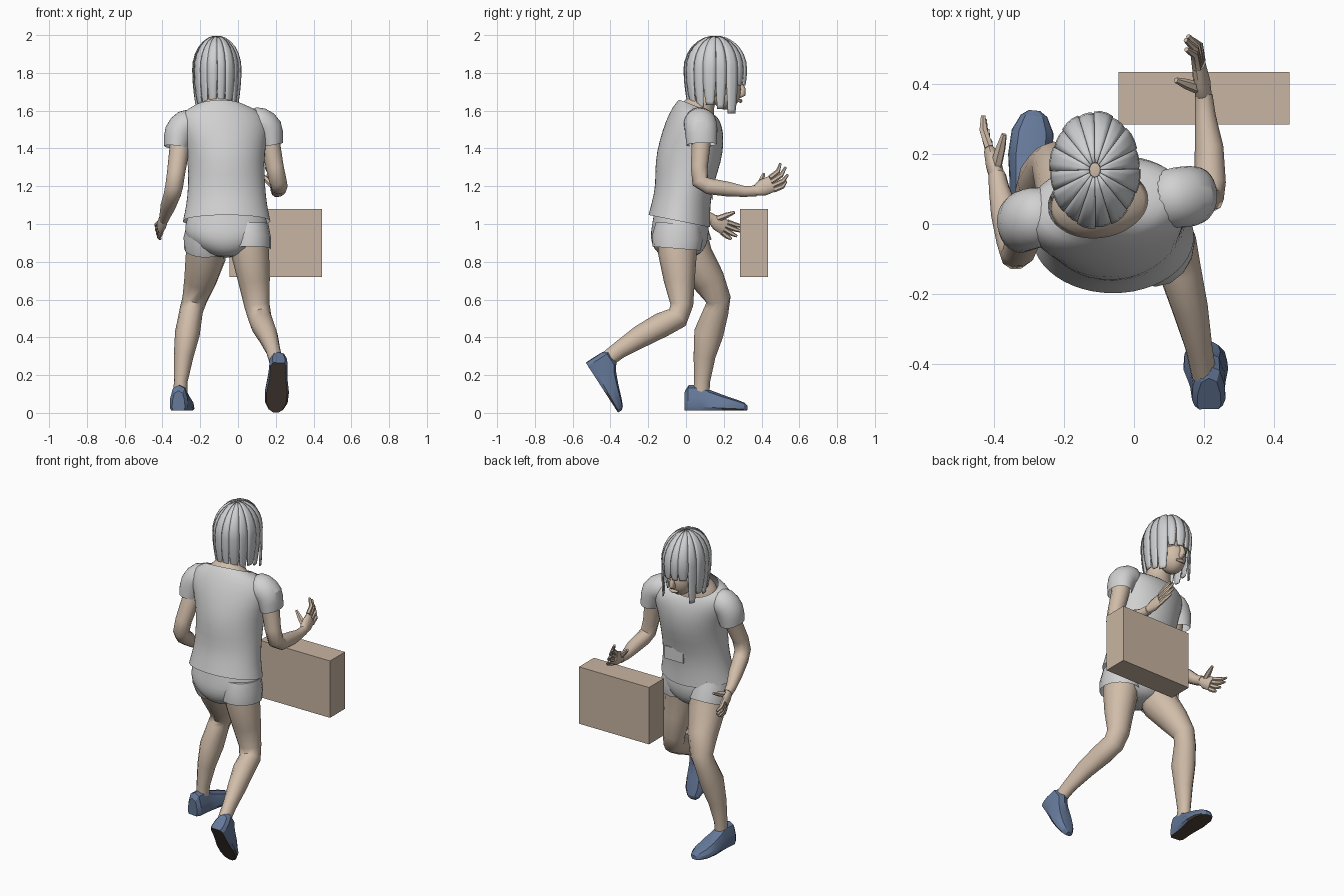
import bpy, bmesh, math
from mathutils import Vector, Matrix

if "Cube" in bpy.data.objects:
    bpy.data.objects.remove(bpy.data.objects["Cube"])


def material(name, rgb):
    m = bpy.data.materials.new(name)
    m.use_nodes = True
    col = (*rgb, 1)
    m.diffuse_color = col
    bsdf = m.node_tree.nodes["Principled BSDF"]
    bsdf.inputs["Base Color"].default_value = col
    bsdf.inputs["Roughness"].default_value = 0.8
    return m


SKIN = material("skin", (0.64, 0.51, 0.40))
CLOTH = material("light grey cloth", (0.64, 0.64, 0.64))
HAIR = material("grey hair", (0.62, 0.63, 0.645))
SHOE = material("blue shoe", (0.13, 0.19, 0.32))
SOLE = material("brown sole", (0.09, 0.06, 0.045))
TAN = material("tan box", (0.58, 0.46, 0.36))


def finish(name, bm, mats, angle=50, subsurf=0, solid=0):
    bmesh.ops.recalc_face_normals(bm, faces=bm.faces[:])
    me = bpy.data.meshes.new(name)
    bm.to_mesh(me)
    bm.free()
    ob = bpy.data.objects.new(name, me)
    bpy.context.collection.objects.link(ob)
    for m in mats:
        me.materials.append(m)
    bpy.ops.object.select_all(action='DESELECT')
    ob.select_set(True)
    bpy.context.view_layer.objects.active = ob
    if angle:
        bpy.ops.object.shade_smooth_by_angle(angle=math.radians(angle))
    if solid:
        md = ob.modifiers.new("thickness", 'SOLIDIFY')
        md.thickness, md.offset = solid, 0
    if subsurf:
        md = ob.modifiers.new("smooth", 'SUBSURF')
        md.levels = md.render_levels = subsurf
    return ob


def loft(bm, rings, cap_start=True, cap_end=True):
    """Skin a series of closed rings."""
    loops = [[bm.verts.new(p) for p in r] for r in rings]
    n = len(loops[0])
    for a, b in zip(loops, loops[1:]):
        for i in range(n):
            j = (i + 1) % n
            bm.faces.new((a[i], a[j], b[j], b[i]))
    if cap_start:
        bm.faces.new(loops[0][::-1])
    if cap_end:
        bm.faces.new(loops[-1])


def tube(bm, pts, ref=(1, 0, 0), n=10, caps=(True, True)):
    """Tube along points (x, y, z, radius along ref, other radius)."""
    P = [Vector(p[:3]) for p in pts]
    rings = []
    for i, p in enumerate(pts):
        t = (P[min(i + 1, len(P) - 1)] - P[max(i - 1, 0)]).normalized()
        u = Vector(ref)
        u = (u - t * u.dot(t)).normalized()
        v = t.cross(u)
        ra, rb = p[3], p[-1]
        rings.append([P[i] + u * ra * math.cos(k * math.tau / n) + v * rb * math.sin(k * math.tau / n)
                      for k in range(n)])
    loft(bm, rings, *caps)


def stack(bm, levels, n=24, caps=(False, False)):
    """Level rings: (x, y, z, rx, ry, yaw degrees, z slope towards +y)."""
    rings = []
    for x, y, z, rx, ry, yaw, slope in levels:
        rot = Matrix.Rotation(math.radians(yaw), 3, 'Z')
        ring = []
        for k in range(n):
            a = k * math.tau / n
            q = Vector((rx * math.cos(a), ry * math.sin(a), slope * ry * math.sin(a)))
            ring.append(rot @ q + Vector((x, y, z)))
        rings.append(ring)
    loft(bm, rings, *caps)


def block(name, lo, hi, mat):
    bm = bmesh.new()
    lo, hi = Vector(lo), Vector(hi)
    bmesh.ops.create_cube(bm, size=1, matrix=Matrix.Translation((lo + hi) / 2) @ Matrix.Diagonal((*(hi - lo), 1)))
    return finish(name, bm, [mat], angle=0)


# Carried box
block("box", (-0.045, 0.285, 0.72), (0.445, 0.435, 1.08), TAN)

# Shirt body, then a small pocket on the belly
bm = bmesh.new()
stack(bm, [(-.06, -.035, 1.015, .234, .165, 0, -.2), (-.06, -.027, 1.10, .215, .155, 0, -.1),
           (-.06, -.010, 1.20, .205, .152, 2, 0), (-.063, .012, 1.33, .203, .178, 5, 0),
           (-.07, .030, 1.44, .222, .172, 8, 0), (-.078, .042, 1.53, .250, .148, 10, -.1),
           (-.09, .052, 1.59, .215, .118, 10, -.3), (-.103, .060, 1.612, .145, .100, 8, -.45)])
finish("shirt_body", bm, [CLOTH], subsurf=1)
block("shirt_pocket", (-.08, .135, 1.13), (.05, .144, 1.21), CLOTH)

# Sleeves
SLEEVES = {
    "left": [(.05, .07, 1.54, .08), (.12, .075, 1.54, .09), (.165, .08, 1.51, .09), (.18, .083, 1.42, .082, .06)],
    "right": [(-.22, .03, 1.53, .08), (-.28, .02, 1.53, .09), (-.315, .01, 1.485, .09), (-.325, .0, 1.405, .085, .068)]}
for side, pts in SLEEVES.items():
    bm = bmesh.new()
    tube(bm, pts, ref=(0, 1, 0), n=16, caps=(True, False))
    finish(side + "_sleeve", bm, [CLOTH], subsurf=1)

# Shorts: seat and two legs
bm = bmesh.new()
stack(bm, [(-.06, -.03, 1.06, .20, .14, 0, 0), (-.06, -.03, .99, .225, .152, 0, 0),
           (-.06, -.035, .93, .222, .156, 0, 0), (-.06, -.035, .87, .165, .14, 0, 0),
           (-.06, -.035, .82, .06, .09, 0, 0)], caps=(False, True))
finish("shorts_seat", bm, [CLOTH], subsurf=1)
for side, pts in {"left": [(.06, -.04, 1.0, .10, .12), (.062, -.045, .93, .112, .135), (.062, -.05, .87, .112, .128)],
                  "right": [(-.17, -.02, 1.0, .10, .12), (-.172, -.005, .93, .116, .13),
                            (-.172, .02, .87, .113, .125)]}.items():
    bm = bmesh.new()
    tube(bm, pts, n=16, caps=(True, False))
    finish(side + "_shorts_leg", bm, [CLOTH])

# Bare legs
LEGS = {
    "left": [(.055, -.04, .93, .10, .11), (.065, -.045, .84, .10, .102), (.085, -.035, .70, .084, .082),
             (.10, -.022, .57, .067, .060), (.115, -.045, .505, .063, .062), (.13, -.13, .465, .062, .066),
             (.16, -.24, .405, .052, .060), (.185, -.35, .335, .039, .046), (.20, -.43, .275, .036, .042)],
    "right": [(-.16, .0, .93, .105, .115), (-.172, .04, .82, .106, .106), (-.20, .12, .70, .086, .088),
              (-.23, .172, .60, .066, .066), (-.248, .160, .54, .062, .066), (-.268, .12, .42, .066, .078),
              (-.288, .098, .30, .052, .058), (-.303, .085, .17, .037, .043), (-.305, .08, .08, .036, .042)]}
for side, pts in LEGS.items():
    bm = bmesh.new()
    tube(bm, pts, n=12)
    finish(side + "_leg", bm, [SKIN])

# Shoes: (distance from heel, half width, height), with a flat sole
SHOE_PROFILE = [(0, .034, .105), (.02, .048, .135), (.09, .05, .137), (.13, .054, .11), (.2, .064, .082),
                (.27, .06, .058), (.315, .038, .04), (.33, .016, .024)]
SECTION = [(-.85, 0), (.85, 0), (1, .15), (.95, .5), (.65, .88), (0, 1), (-.65, .88), (-.95, .5), (-1, .15)]


def shoe(name, heel, toe, up):
    heel = Vector(heel)
    f = Vector(toe) - heel
    scale = f.length / .33
    f.normalize()
    r = f.cross(Vector(up)).normalized()
    u = r.cross(f)
    bm = bmesh.new()
    loft(bm, [[heel + f * t * scale + r * a * w + u * b * h for a, b in SECTION] for t, w, h in SHOE_PROFILE])
    bmesh.ops.recalc_face_normals(bm, faces=bm.faces[:])
    for face in bm.faces:
        face.material_index = 1 if face.normal.dot(u) < -.6 else 0
    finish(name, bm, [SHOE, SOLE], angle=25)


shoe("left_shoe", (.215, -.53, .265), (.20, -.36, .002), (0, .83, .56))
shoe("right_shoe", (-.315, -.005, .012), (-.285, .325, .014), (0, 0, 1))

# Arms
ARMS = {
    "left": [(.155, .08, 1.52, .055), (.172, .08, 1.42, .052), (.195, .07, 1.30, .047), (.212, .075, 1.225, .046),
             (.218, .12, 1.20, .045), (.215, .22, 1.185, .041), (.204, .31, 1.172, .030), (.20, .37, 1.175, .025, .030)],
    "right": [(-.30, .01, 1.50, .055), (-.31, -.02, 1.40, .053), (-.328, -.075, 1.27, .048), (-.338, -.085, 1.20, .047),
              (-.348, -.05, 1.155, .046), (-.368, .03, 1.10, .042), (-.386, .10, 1.045, .030),
              (-.392, .14, 1.025, .025, .030)]}
for side, pts in ARMS.items():
    bm = bmesh.new()
    tube(bm, pts, n=10)
    finish(side + "_arm", bm, [SKIN])


# Hands: palm, four bent fingers and a thumb
def hand(name, wrist, knuckle_a, knuckle_b, tips, thumb, bend):
    W, A, B, bend = Vector(wrist), Vector(knuckle_a), Vector(knuckle_b), Vector(bend)
    M, across = (A + B) / 2, (A - B)
    half = across.length / 2 + .01
    bm = bmesh.new()
    tube(bm, [(*W, .026, .023), (*W.lerp(M, .45), half, .024), (*M, half, .018)], ref=across, n=10)
    for i, tip in enumerate(tips):
        k, tip = A.lerp(B, i / 3), Vector(tip)
        mid = k.lerp(tip, .5) + bend
        tube(bm, [(*k, .014), (*mid, .0125), (*tip, .007)], ref=across, n=6)
    base, tip = W.lerp(A, .25), Vector(thumb)
    tube(bm, [(*base, .018), (*base.lerp(tip, .6), .015), (*tip, .008)], ref=(.3, 1, .1), n=6)
    finish(name, bm, [SKIN])


hand("left_hand", (.20, .365, 1.175), (.18, .445, 1.245), (.192, .465, 1.18),
     [(.150, .50, 1.32), (.148, .527, 1.30), (.155, .538, 1.26), (.165, .53, 1.225)],
     (.12, .412, 1.265), (.008, .014, -.004))
hand("right_hand", (-.392, .135, 1.027), (-.415, .22, 1.01), (-.408, .19, .955),
     [(-.432, .31, .985), (-.428, .30, .96), (-.42, .27, .935), (-.412, .24, .92)],
     (-.372, .257, 1.062), (-.008, .004, -.004))

# Neck with upper chest
bm = bmesh.new()
stack(bm, [(-.09, .05, 1.52, .17, .11, 8, -.3), (-.103, .058, 1.595, .14, .095, 8, -.45),
           (-.11, .075, 1.635, .075, .07, 0, -.4), (-.112, .11, 1.70, .058, .06, 0, -.3),
           (-.112, .14, 1.76, .058, .06, 0, -.3)], caps=(True, True), n=16)
finish("neck", bm, [SKIN], subsurf=1)

# Head: skull, jaw and nose
bm = bmesh.new()
for centre, radii in [((-.112, .158, 1.82), (.113, .147, .162)), ((-.112, .21, 1.71), (.078, .082, .105))]:
    bmesh.ops.create_uvsphere(bm, u_segments=20, v_segments=14, radius=1,
                              matrix=Matrix.Translation(centre) @ Matrix.Diagonal((*radii, 1)))
tube(bm, [(-.112, .285, 1.755, .010), (-.112, .300, 1.715, .015), (-.112, .298, 1.69, .02), (-.112, .28, 1.675, .012)], n=8)
tube(bm, [(-.14, .280, 1.652, .006), (-.112, .288, 1.652, .011), (-.084, .280, 1.652, .006)], ref=(0, 0, 1), n=8)
finish("head", bm, [SKIN])

# Hair: locks that run from the crown over the skull and hang down
C, R = Vector((-.112, .155, 1.82)), Vector((.128, .166, .174))
LOCKS = 16
bm = bmesh.new()
for i in range(LOCKS):
    mid = math.tau * (i + .5) / LOCKS - math.pi / 2
    front = math.sin(mid)
    end = 1.735 if front > .75 else (1.585 if front > .3 else 1.61 + .02 * (i % 2))
    layer = 1.0 if i % 2 else .975
    half = math.pi / LOCKS * (1.08 if i % 2 else .9)
    rows = [(math.sin(p), C.z + R.z * math.cos(p) * layer, 1) for p in (.13, .35, .6, .85, 1.1, 1.35, 1.57)]
    for s in (.35, .7, .9, 1):
        tuck = 1 - (.14 if front < .3 else .05) * s * s
        rows.append((tuck, C.z + (end - C.z) * s, 1 - .65 * max(0, s - .5)))
    grid = []
    for rad, z, width in rows:
        row = []
        for s in (-1, -.33, .33, 1):
            a = mid + s * half * width
            bulge = layer * rad * (1 - .015 * s * s)
            row.append(bm.verts.new((C.x + R.x * bulge * math.cos(a), C.y + R.y * bulge * math.sin(a), z)))
        grid.append(row)
    for a, b in zip(grid, grid[1:]):
        for k in range(3):
            bm.faces.new((a[k], a[k + 1], b[k + 1], b[k]))
finish("hair", bm, [HAIR], solid=.008)
